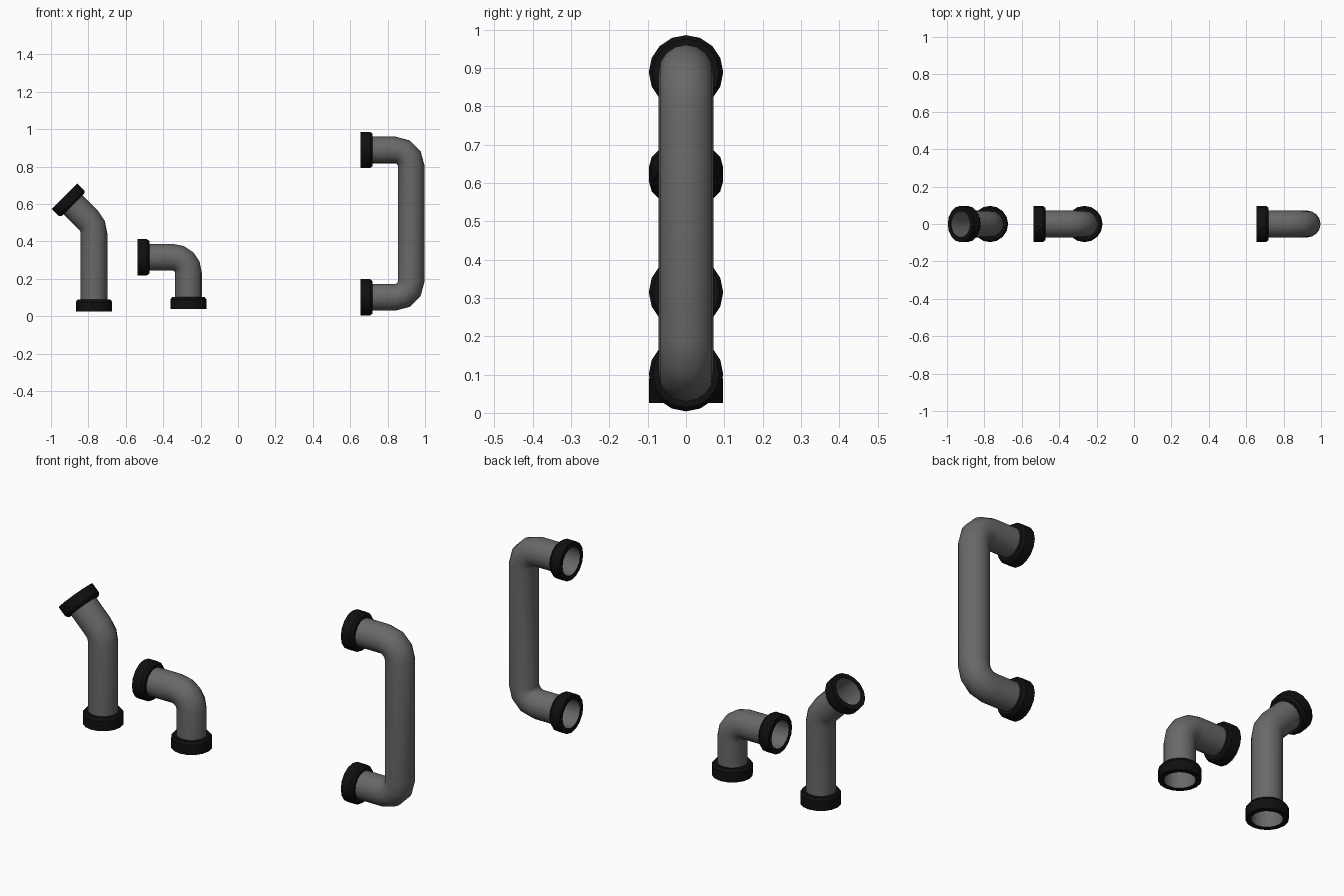
import bpy, bmesh, math
from mathutils import Vector

if "Cube" in bpy.data.objects:
    bpy.data.objects.remove(bpy.data.objects["Cube"])

PIPE_R, COLLAR_R, COLLAR_L, SIDES = 0.0715, 0.097, 0.064, 16


def material(name, v):
    m = bpy.data.materials.new(name)
    m.diffuse_color = (v, v, v, 1)
    m.use_nodes = True
    m.node_tree.nodes["Principled BSDF"].inputs["Base Color"].default_value = m.diffuse_color
    return m


GREY = material("pipe grey", 0.14)
BLACK = material("rubber black", 0.005)


def sweep(name, stations, mat, angle):
    """Join rings given as (centre, axis, radius); all axes lie in the xz plane."""
    bm = bmesh.new()
    rings = []
    for c, d, r in stations:
        side, up = Vector((0, 1, 0)), Vector((d.z, 0, -d.x))
        rings.append([bm.verts.new(c + r * (math.cos(a) * side + math.sin(a) * up))
                      for a in (2 * math.pi * i / SIDES for i in range(SIDES))])
    for a, b in zip(rings, rings[1:]):
        for i in range(SIDES):
            j = (i + 1) % SIDES
            bm.faces.new((a[i], a[j], b[j], b[i]))
    bmesh.ops.recalc_face_normals(bm, faces=bm.faces)
    me = bpy.data.meshes.new(name)
    bm.to_mesh(me)
    bm.free()
    me.materials.append(mat)
    ob = bpy.data.objects.new(name, me)
    bpy.context.collection.objects.link(ob)
    bpy.context.view_layer.objects.active = ob
    ob.select_set(True)
    bpy.ops.object.shade_smooth_by_angle(angle=math.radians(angle))
    ob.select_set(False)


def collar(name, end, inward):
    """Ring with a chamfer on its pipe side, open at the pipe mouth."""
    prof = [(0, PIPE_R), (0, COLLAR_R), (COLLAR_L - 0.013, COLLAR_R),
            (COLLAR_L, COLLAR_R - 0.010), (COLLAR_L, PIPE_R)]
    sweep(name, [(end + inward * t, inward, r) for t, r in prof], BLACK, 30)


def pipe(name, points, radius, segs):
    """Pipe along (x, z) points with rounded bends and a collar on each end."""
    p = [Vector((x, 0, z)) for x, z in points]
    dirs = [(b - a).normalized() for a, b in zip(p, p[1:])]
    st = [(p[0], dirs[0], PIPE_R)]
    for k in range(1, len(p) - 1):
        d0, d1 = dirs[k - 1], dirs[k]
        ang = d0.angle(d1)
        start = p[k] - d0 * radius * math.tan(ang / 2)
        n = (d1 - d0 * d0.dot(d1)).normalized()   # towards the bend centre
        for i in range(segs + 1):
            a = ang * i / segs
            pos = start + radius * (math.sin(a) * d0 + (1 - math.cos(a)) * n)
            st.append((pos, math.cos(a) * d0 + math.sin(a) * n, PIPE_R))
    st.append((p[-1], dirs[-1], PIPE_R))
    sweep(name, st, GREY, 50)
    collar(name + "_start_collar", p[0], dirs[0])
    collar(name + "_end_collar", p[-1], -dirs[-1])


# slanted pipe, elbow pipe, and double-bend pipe
pipe("slanted_pipe", [(-0.77, 0.026), (-0.77, 0.484), (-0.927, 0.641)], 0.10, 2)
pipe("elbow_pipe", [(-0.265, 0.038), (-0.265, 0.315), (-0.538, 0.315)], 0.083, 4)
pipe("handle_pipe", [(0.655, 0.101), (0.926, 0.101), (0.926, 0.889), (0.655, 0.889)], 0.085, 3)
